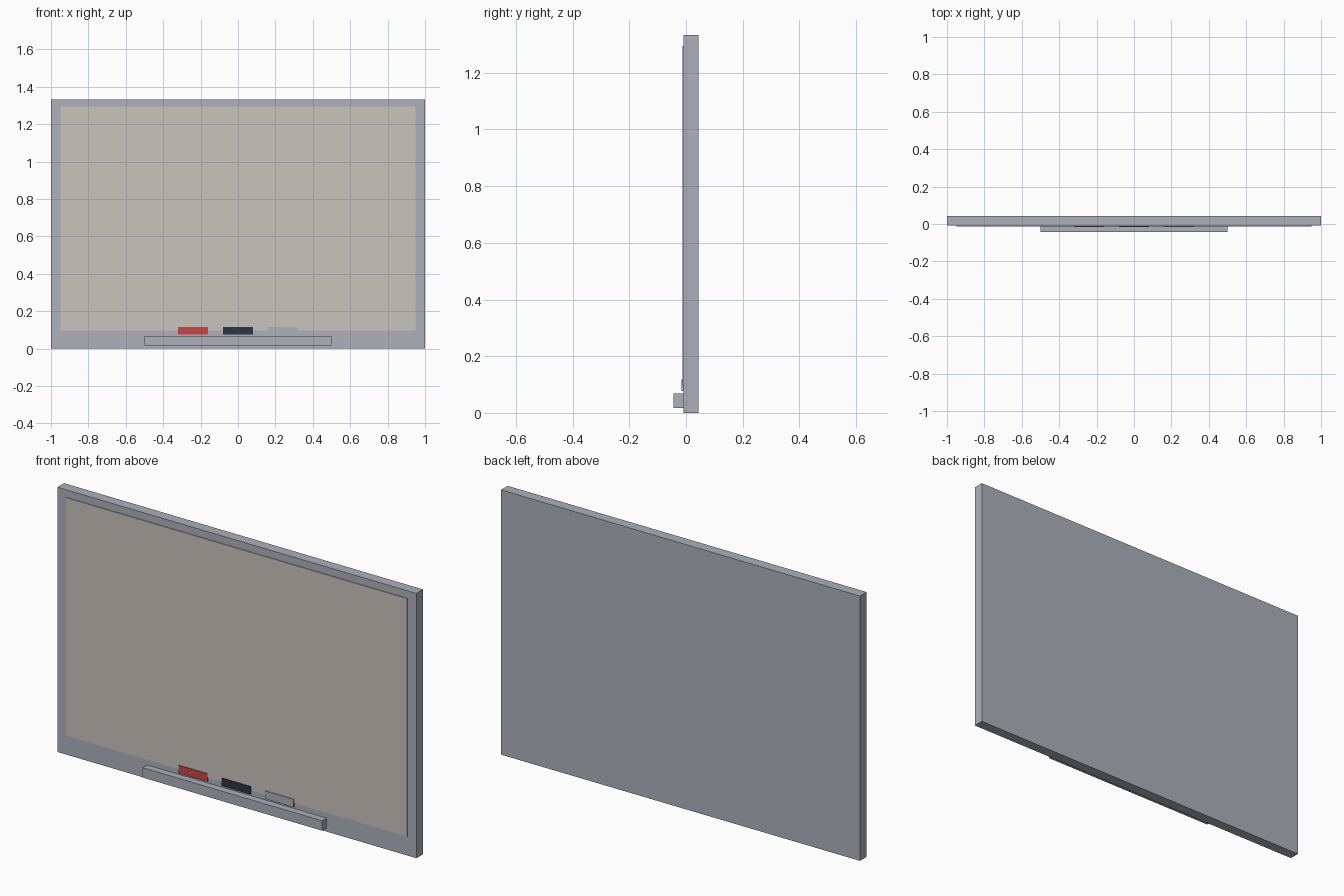
import bpy

if "Cube" in bpy.data.objects:
    bpy.data.objects.remove(bpy.data.objects["Cube"])


def material(name, rgb):
    """Flat material from 0-255 sRGB values, stored as linear."""
    lin = [((c / 255 + 0.055) / 1.055) ** 2.4 for c in rgb]
    mat = bpy.data.materials.new(name)
    mat.diffuse_color = (*lin, 1)
    mat.use_nodes = True
    mat.node_tree.nodes["Principled BSDF"].inputs["Base Color"].default_value = mat.diffuse_color
    return mat


def box(name, x, y, z, mat):
    """Box spanning the given (min, max) ranges."""
    spans = (x, y, z)
    bpy.ops.mesh.primitive_cube_add(size=1, location=[(a + b) / 2 for a, b in spans])
    obj = bpy.context.object
    obj.name = name
    obj.scale = [b - a for a, b in spans]
    bpy.ops.object.transform_apply(location=False, rotation=False, scale=True)
    obj.data.materials.append(mat)
    return obj


grey = material("frame grey", (174, 177, 188))
cream = material("board cream", (201, 197, 189))
red = material("marker red", (204, 68, 68))
navy = material("marker navy", (43, 54, 69))

FRONT = -0.009  # front face of the backing

# Backing frame and thin writing surface
box("backing_frame", (-1, 1), (FRONT, 0.044), (0, 1.333), grey)
box("writing_surface", (-0.95, 0.95), (-0.0125, FRONT), (0.097, 1.295), cream)

# Tray along the bottom
box("tray", (-0.5, 0.5), (-0.044, FRONT), (0.018, 0.068), grey)

# Row of markers above the tray
for i, (label, mat) in enumerate((("red", red), ("navy", navy), ("grey", grey))):
    x = (i - 1) * 0.24
    box(f"{label}_marker", (x - 0.08, x + 0.08), (-0.0155, FRONT), (0.077, 0.117), mat)
